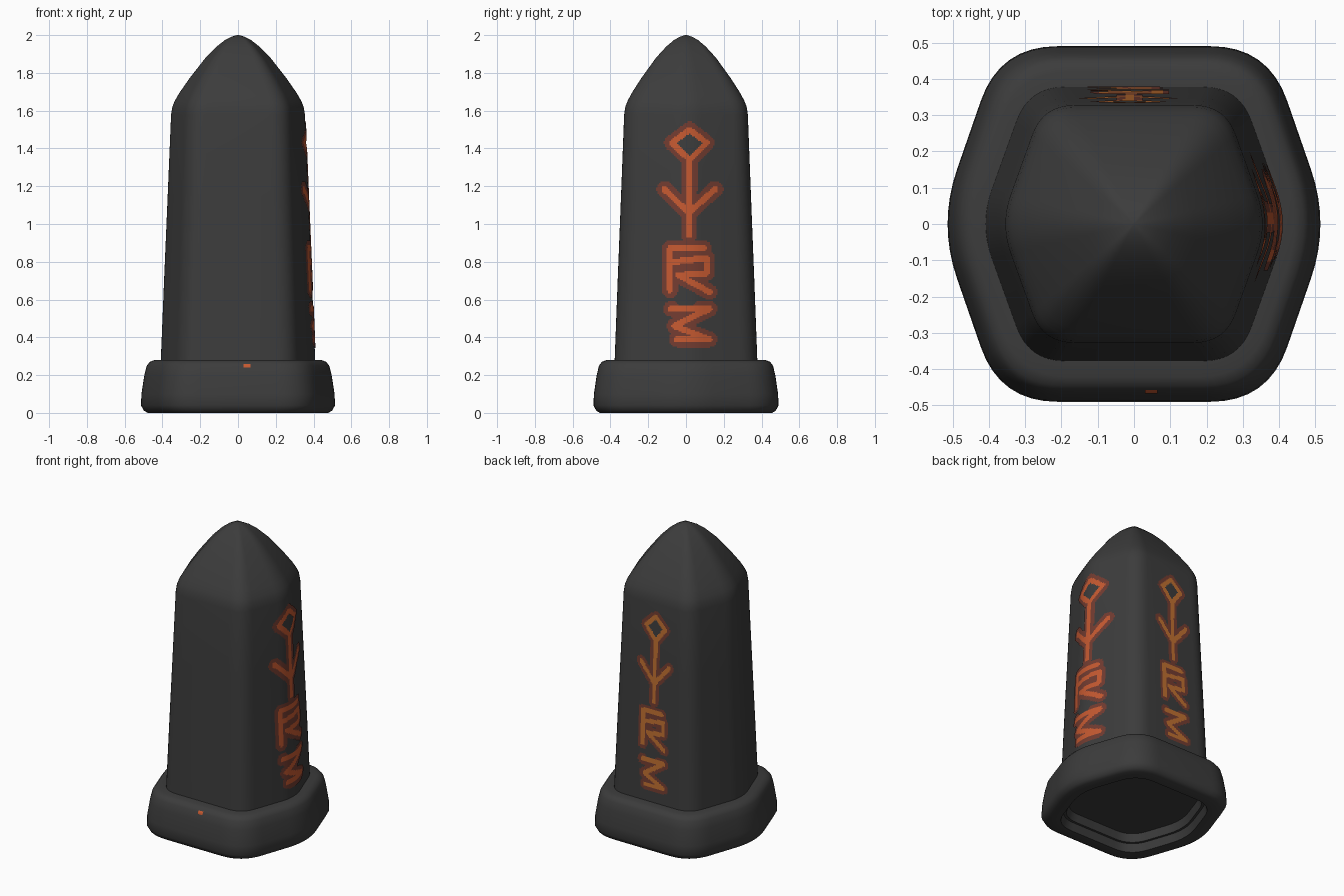
import bpy, bmesh, math
from mathutils import Vector
from mathutils.bvhtree import BVHTree
from mathutils.geometry import intersect_point_line

if "Cube" in bpy.data.objects:
    bpy.data.objects.remove(bpy.data.objects["Cube"])


def material(name, rgb):
    m = bpy.data.materials.new(name)
    m.diffuse_color = (*rgb, 1)
    m.use_nodes = True
    m.node_tree.nodes["Principled BSDF"].inputs["Base Color"].default_value = m.diffuse_color
    return m


STONE = material("dark stone", (0.045, 0.045, 0.045))
ORANGE = material("glowing orange", (0.56, 0.10, 0.03))
AMBER = material("glowing amber", (0.52, 0.16, 0.03))
EMBER = material("ember brown", (0.17, 0.045, 0.03))


def hexagon(tip_x, corner_x, corner_y, round_len, steps=8):
    """Hexagon outline with softly rounded corners."""
    pts = [Vector(p) for p in ((tip_x, 0), (corner_x, corner_y), (-corner_x, corner_y),
                               (-tip_x, 0), (-corner_x, -corner_y), (corner_x, -corner_y))]
    out = []
    for i, c in enumerate(pts):
        a = c + (pts[i - 1] - c).normalized() * round_len
        b = c + (pts[(i + 1) % 6] - c).normalized() * round_len
        for k in range(steps + 1):
            t = k / steps
            out.append(a * (1 - t) ** 2 + c * 2 * t * (1 - t) + b * t * t)
    return out


def loft(name, outline, rows, cap_first=False, cap_last=False):
    """Stack scaled copies of an outline; rows are (z, scale)."""
    bm = bmesh.new()
    rings = [[bm.verts.new((p.x * s, p.y * s, z)) for p in outline] for z, s in rows]
    n = len(outline)
    for lo, hi in zip(rings, rings[1:]):
        for i in range(n):
            j = (i + 1) % n
            bm.faces.new((lo[i], lo[j], hi[j], hi[i]))
    if cap_first:
        bm.faces.new(rings[0][::-1])
    if cap_last:
        bm.faces.new(rings[-1])
    bm.normal_update()
    tree = BVHTree.FromBMesh(bm)
    me = bpy.data.meshes.new(name)
    bm.to_mesh(me)
    bm.free()
    me.materials.append(STONE)
    ob = bpy.data.objects.new(name, me)
    bpy.context.collection.objects.link(ob)
    bpy.ops.object.select_all(action='DESELECT')
    ob.select_set(True)
    bpy.context.view_layer.objects.active = ob
    bpy.ops.object.shade_smooth_by_angle(angle=math.radians(40))
    return tree


# plinth: recess underneath, rounded rim, sloping sides, flat ledge
plinth = loft("plinth", hexagon(0.54, 0.37, 0.49, 0.16),
              [(0.10, 0.70), (0.05, 0.73), (0.05, 0.76), (0.0, 0.79), (0.0, 0.93),
               (0.012, 0.97), (0.04, 1.0), (0.1, 0.995), (0.2, 0.965), (0.25, 0.94),
               (0.27, 0.91), (0.28, 0.86), (0.28, 0.74)], cap_first=True)

# tapering shaft with a pointed, slightly bulging cap
shaft = loft("shaft", hexagon(0.426, 0.29, 0.378, 0.1),
             [(0.27, 1.0), (0.7, 0.957), (1.15, 0.91), (1.58, 0.866), (1.62, 0.85),
              (1.65, 0.82), (1.69, 0.765), (1.77, 0.63), (1.88, 0.42), (1.94, 0.275),
              (1.975, 0.165), (1.992, 0.08), (2.0, 0.015)], cap_last=True)

# carved marks as polylines (sideways, height), seen from outside
MARKS = [
    [(0.02, 1.5), (0.11, 1.43), (0.02, 1.34), (-0.075, 1.43), (0.02, 1.5)],
    [(0.02, 1.34), (0.015, 0.94)],
    [(-0.115, 1.185), (0.015, 1.06), (0.155, 1.185)],
    [(-0.085, 0.65), (-0.085, 0.87), (0.095, 0.87)],
    [(-0.07, 0.8), (0.11, 0.82), (0.11, 0.74), (-0.04, 0.73), (0.125, 0.64)],
    [(-0.08, 0.55), (0.125, 0.55), (-0.06, 0.46), (0.125, 0.39), (-0.05, 0.39)],
]
HOLES = [(0.02, 1.425, 0.075, 0.07), (0.0, 0.605, 0.06, 0.045)]


def paint(name, tree, out, side, lines, core, halo, width, box, cell, glow, holes=()):
    """Thin skin of small cells over a surface, coloured by distance to the lines."""
    out, side = Vector(out), Vector(side)
    segs = [(Vector((a[0] * width, a[1], 0)), Vector((b[0] * width, b[1], 0)))
            for ln in lines for a, b in zip(ln, ln[1:])]

    def distance(p):
        best = 9
        for a, b in segs:
            q, t = intersect_point_line(p, a, b)
            q = a if t < 0 else b if t > 1 else q
            best = min(best, (p - q).length)
        return best

    bm = bmesh.new()
    cache = {}

    def vert(i, j):
        if (i, j) not in cache:
            start = side * (box[0] + i * cell) + Vector((0, 0, box[2] + j * cell)) + out * 2
            hit = tree.ray_cast(start, -out)[0]
            cache[i, j] = bm.verts.new(hit + out * 0.004)
        return cache[i, j]

    for i in range(round((box[1] - box[0]) / cell)):
        for j in range(round((box[3] - box[2]) / cell)):
            p = Vector((box[0] + (i + 0.5) * cell, box[2] + (j + 0.5) * cell, 0))
            d = distance(p)
            in_hole = any(((p.x - h[0] * width) / (h[2] * width)) ** 2
                          + ((p.y - h[1]) / h[3]) ** 2 < 1 for h in holes)
            if d > halo or (d > core and in_hole):
                continue
            f = bm.faces.new((vert(i, j), vert(i + 1, j), vert(i + 1, j + 1), vert(i, j + 1)))
            f.material_index = 0 if d < core else 1
            f.smooth = True
    me = bpy.data.meshes.new(name)
    bm.to_mesh(me)
    bm.free()
    me.materials.append(glow)
    me.materials.append(EMBER)
    bpy.context.collection.objects.link(bpy.data.objects.new(name, me))


# glowing marks on the right edge and the back face, and a spark on the plinth
paint("right_marks", shaft, (1, 0, 0), (0, 1, 0), MARKS, 0.016, 0.042, 1.0,
      (-0.2, 0.2, 0.32, 1.58), 0.008, ORANGE, HOLES)
paint("back_marks", shaft, (0, 1, 0), (-1, 0, 0), MARKS, 0.014, 0.036, 0.75,
      (-0.2, 0.2, 0.32, 1.58), 0.008, AMBER, HOLES)
paint("plinth_spark", plinth, (0, -1, 0), (1, 0, 0), [[(0.04, 0.25), (0.055, 0.25)]],
      0.011, 0.011, 1.0, (0.02, 0.08, 0.23, 0.27), 0.005, ORANGE)
